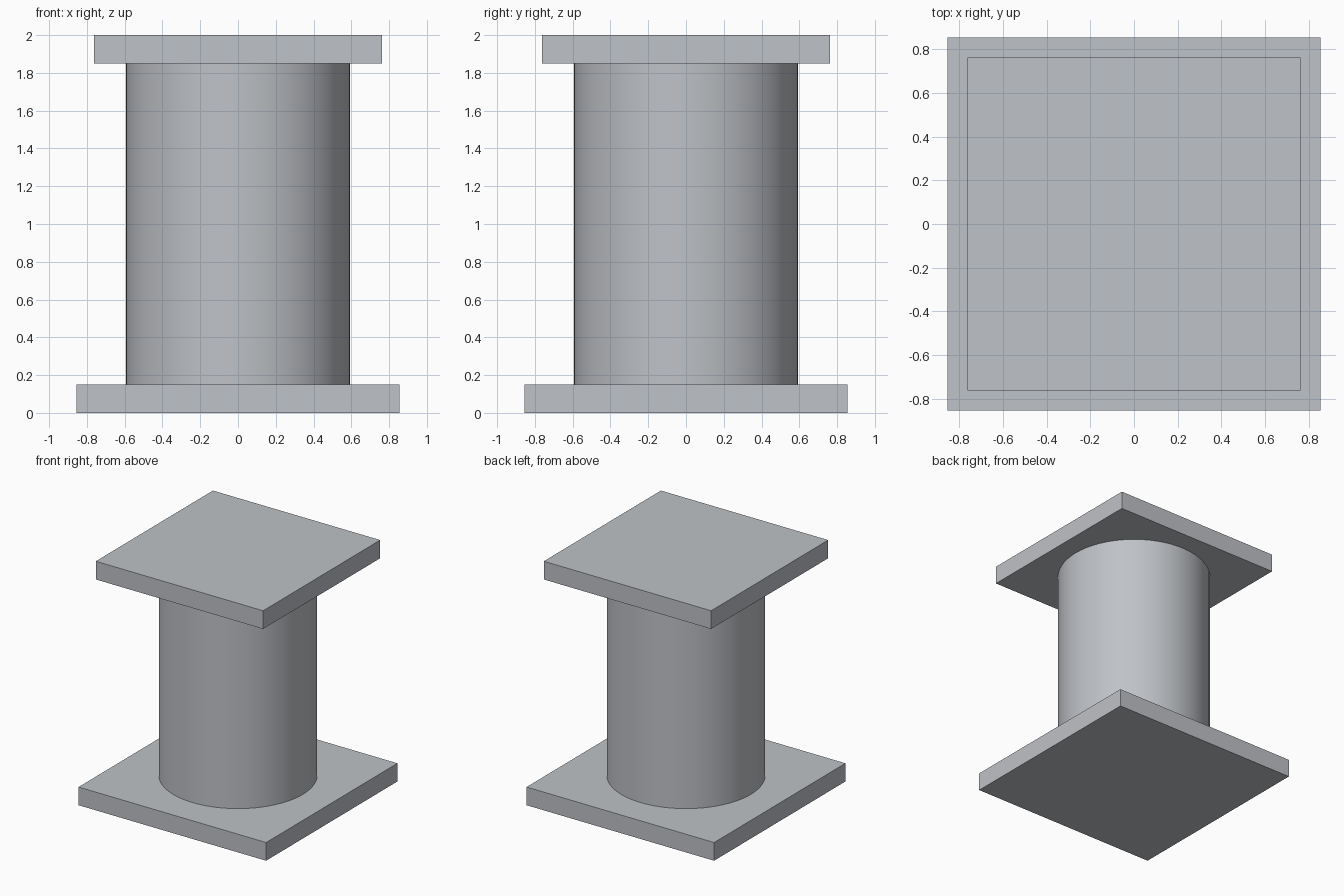
import bpy
import math

cube = bpy.data.objects.get("Cube")
if cube:
    bpy.data.objects.remove(cube, do_unlink=True)

# Single plain grey finish
grey = bpy.data.materials.new("plain_grey")
grey.use_nodes = True
colour = (0.52, 0.54, 0.57, 1.0)
grey.diffuse_color = colour
grey.node_tree.nodes["Principled BSDF"].inputs["Base Color"].default_value = colour

HEIGHT = 2.0
SLAB = 0.15


def square_slab(name, width, bottom):
    """Square plate resting at the given height."""
    bpy.ops.mesh.primitive_cube_add(size=1, location=(0, 0, bottom + SLAB / 2))
    slab = bpy.context.object
    slab.name = name
    slab.scale = (width, width, SLAB)
    bpy.ops.object.transform_apply(location=False, rotation=False, scale=True)
    slab.data.materials.append(grey)


# Wide base and narrower cap
square_slab("base_slab", 1.71, 0)
square_slab("top_slab", 1.525, HEIGHT - SLAB)

# Round shaft between the slabs
bpy.ops.mesh.primitive_cylinder_add(
    vertices=64, radius=0.592, depth=HEIGHT - 2 * SLAB, location=(0, 0, HEIGHT / 2))
shaft = bpy.context.object
shaft.name = "column_shaft"
shaft.data.materials.append(grey)
bpy.ops.object.shade_smooth_by_angle(angle=math.radians(30))
